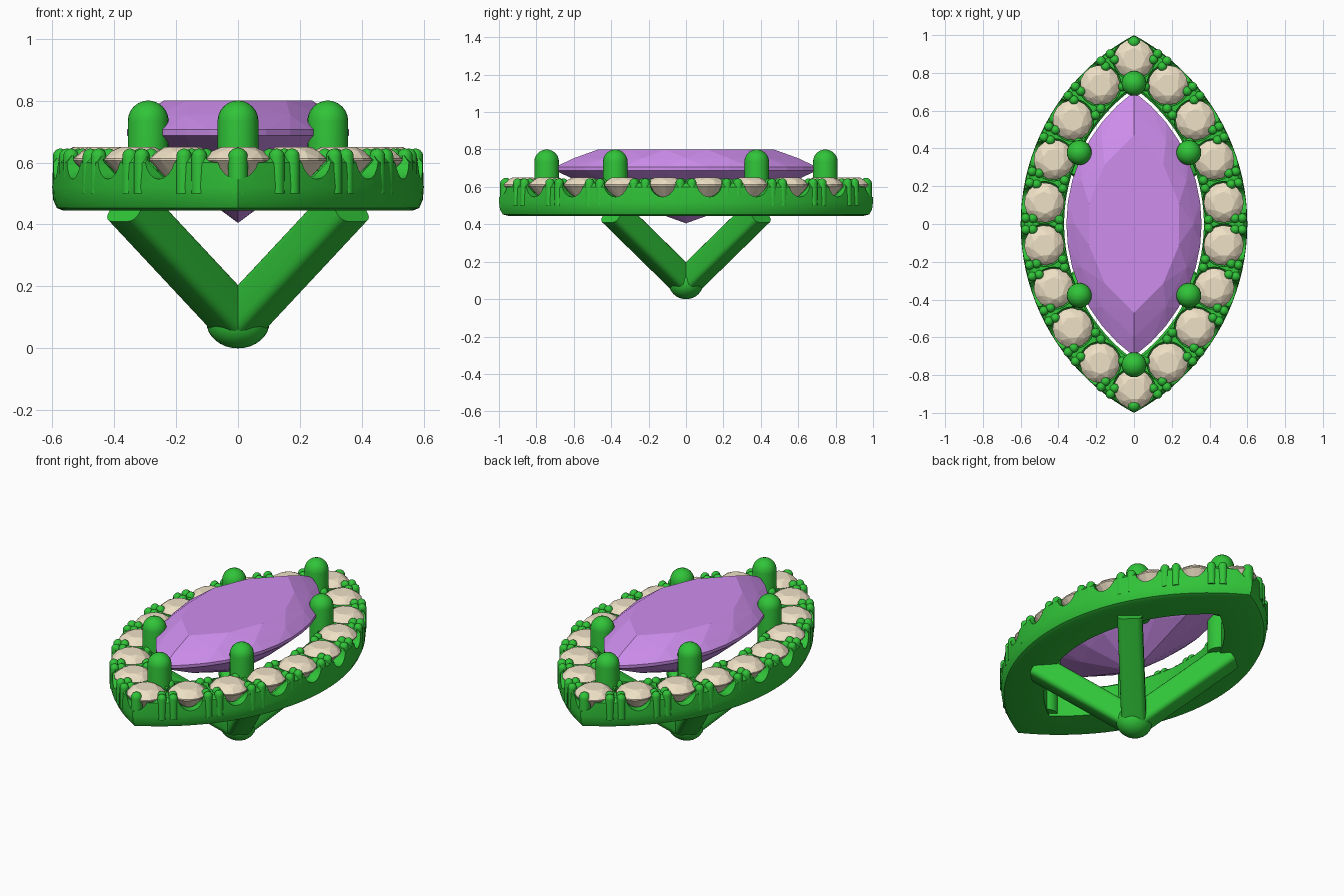
import bpy, bmesh, math
from mathutils import Vector, Matrix

if "Cube" in bpy.data.objects:
    bpy.data.objects.remove(bpy.data.objects["Cube"])


def material(name, col):
    m = bpy.data.materials.new(name)
    m.diffuse_color = (*col, 1)
    m.use_nodes = True
    m.node_tree.nodes["Principled BSDF"].inputs["Base Color"].default_value = m.diffuse_color
    return m


GREEN = material("green_metal", (0.03, 0.55, 0.04))
PURPLE = material("purple_gem", (0.62, 0.27, 0.85))
BEIGE = material("beige_stone", (0.86, 0.75, 0.56))


def finish(bm, name, mat, smooth=None):
    bmesh.ops.recalc_face_normals(bm, faces=bm.faces)
    me = bpy.data.meshes.new(name)
    bm.to_mesh(me)
    bm.free()
    ob = bpy.data.objects.new(name, me)
    bpy.context.collection.objects.link(ob)
    if mat:
        me.materials.append(mat)
    if smooth:
        shade(ob, smooth)
    return ob


def shade(ob, angle):
    bpy.ops.object.select_all(action='DESELECT')
    ob.select_set(True)
    bpy.context.view_layer.objects.active = ob
    bpy.ops.object.shade_smooth_by_angle(angle=math.radians(angle))


def marquise(a, b, z, n):
    """Pointed oval of two arcs, half width a, half length b."""
    c = (b * b - a * a) / (2 * a)
    t = math.atan2(b, c)
    pts = []
    for s in (1, -1):
        for i in range(n):
            u = -t + 2 * t * i / n
            pts.append(Vector((s * ((a + c) * math.cos(u) - c), s * (a + c) * math.sin(u), z)))
    return pts


def bridge(bm, r0, r1):
    n = len(r0)
    for i in range(n):
        bm.faces.new((r0[i], r0[(i + 1) % n], r1[(i + 1) % n], r1[i]))


def lathe(bm, profile, n, pos):
    """Closed solid of revolution from (radius, z) pairs."""
    rings = [[bm.verts.new(Vector((r * math.cos(2 * math.pi * i / n),
                                   r * math.sin(2 * math.pi * i / n), z)) + Vector(pos))
              for i in range(n)] for r, z in profile]
    for a, b in zip(rings, rings[1:]):
        bridge(bm, a, b)
    bm.faces.new(rings[0][::-1])
    bm.faces.new(rings[-1])


def capsule(bm, x, y, r, z0, z1, n):
    dome = [(r * math.cos(k * math.pi / 12), z1 - r + r * math.sin(k * math.pi / 12)) for k in range(6)]
    lathe(bm, [(r, z0)] + dome + [(r * 0.06, z1)], n, (x, y, 0))


def hull(bm, pts):
    vs = [bm.verts.new(p) for p in pts]
    res = bmesh.ops.convex_hull(bm, input=vs)
    junk = [v for v in res["geom_interior"] if isinstance(v, bmesh.types.BMVert)]
    bmesh.ops.delete(bm, geom=junk, context='VERTS')


# stone centres, in order around the halo
quarter = [(0.18, 0.735), (0.325, 0.55), (0.425, 0.34), (0.475, 0.113)]
right = quarter + [(x, -y) for x, y in quarter[::-1]]
stones = [Vector((x, y, 0)) for x, y in
          [(0, 0.873)] + right + [(0, -0.873)] + [(-x, y) for x, y in right[::-1]]]
N = len(stones)

# halo band
bm = bmesh.new()
section = [(0.565, 0.95, 0.445), (0.585, 0.98, 0.453), (0.597, 0.995, 0.48), (0.6, 1.0, 0.52),
           (0.597, 0.995, 0.60), (0.58, 0.97, 0.622), (0.38, 0.735, 0.622), (0.37, 0.72, 0.61),
           (0.37, 0.72, 0.445)]
rings = [[bm.verts.new(p) for p in marquise(a, b, z, 40)] for a, b, z in section]
for i in range(len(rings)):
    bridge(bm, rings[i], rings[(i + 1) % len(rings)])
halo = finish(bm, "halo_band", GREEN)

# seats and outer scallops cut below every stone
bm = bmesh.new()
for i, p in enumerate(stones):
    lathe(bm, [(0.004, 0.487), (0.112, 0.605), (0.115, 0.70)], 24, p)
    tan = (stones[(i + 1) % N] - stones[i - 1]).normalized()
    out = Vector((-tan.y, tan.x, 0))
    rot = Matrix((tan, Vector((0, 0, 1)), out)).transposed().to_4x4()
    mat = Matrix.Translation(p + out * 0.13 + Vector((0, 0, 0.63))) @ rot
    bmesh.ops.create_cone(bm, cap_ends=True, segments=20, radius1=0.07, radius2=0.07, depth=0.26,
                          matrix=mat @ Matrix.Diagonal((1, 1.2, 1, 1)))
cutter = finish(bm, "seat_cutter", None)
cutter.hide_render = True
mod = halo.modifiers.new("seats", 'BOOLEAN')
mod.operation, mod.solver, mod.use_self, mod.object = 'DIFFERENCE', 'EXACT', True, cutter
bpy.context.view_layer.objects.active = halo
bpy.ops.object.modifier_apply(modifier=mod.name)
bpy.data.objects.remove(cutter)
shade(halo, 35)

# pairs of small prongs between stones, outside and inside
bm = bmesh.new()
for i in range(N):
    p, q = stones[i], stones[(i + 1) % N]
    mid, tan = (p + q) / 2, (q - p).normalized()
    out = Vector((tan.y, -tan.x, 0))
    if out.dot(mid) < 0:
        out = -out
    for d, s in ((0.098, 0.031), (0.06, 0.03), (-0.08, 0.022)):
        for k in (-s, s):
            v = mid + out * d + tan * k
            capsule(bm, v.x, v.y, 0.025, 0.5, 0.645, 12)
for s in (1, -1):
    capsule(bm, 0, s * 0.962, 0.032, 0.5, 0.648, 12)
finish(bm, "halo_prongs", GREEN, 40)

# small round stones
bm = bmesh.new()
for i, p in enumerate(stones):
    pts = [p + Vector((0, 0, 0.495))]
    for r, z, n, off in ((0.058, 0.65, 8, 0), (0.085, 0.636, 8, 0.5), (0.106, 0.613, 16, 0),
                         (0.106, 0.606, 16, 0), (0.05, 0.545, 8, 0.5)):
        for k in range(n):
            u = 2 * math.pi * (k + off) / n + i * 0.4
            pts.append(p + Vector((r * math.cos(u), r * math.sin(u), z)))
    hull(bm, pts)
finish(bm, "halo_stones", BEIGE)

# large pointed-oval centre stone
bm = bmesh.new()
pts = [Vector((0, 0, 0.405))]
for a, b, z, n in ((0.25, 0.47, 0.80, 5), (0.315, 0.60, 0.753, 6), (0.358, 0.70, 0.706, 14),
                   (0.358, 0.70, 0.688, 14), (0.21, 0.43, 0.56, 6)):
    pts += marquise(a, b, z, n)
hull(bm, pts)
finish(bm, "centre_stone", PURPLE)

# six claws holding the centre stone
bm = bmesh.new()
for x, y in [(0, 0.745), (0, -0.745)] + [(sx * 0.29, sy * 0.378) for sx in (1, -1) for sy in (1, -1)]:
    capsule(bm, x, y, 0.066, 0.46, 0.80, 24)
finish(bm, "centre_claws", GREEN, 40)

# four slanted arms meeting at the foot
for i, (sx, sy) in enumerate([(1, 1), (1, -1), (-1, 1), (-1, -1)]):
    a, b = Vector((0, 0, 0.085)), Vector((sx * 0.355, sy * 0.388, 0.465))
    d = (b - a).normalized()
    side = d.cross(Vector((0, 0, 1))).normalized()
    rot = Matrix((side, d.cross(side), d)).transposed().to_4x4()
    bm = bmesh.new()
    bmesh.ops.create_cube(bm, size=1, matrix=Matrix.Translation((a + b) / 2) @ rot
                          @ Matrix.Diagonal((0.135, 0.135, (b - a).length, 1)))
    long_edges = [e for e in bm.edges if abs((e.verts[0].co - e.verts[1].co).normalized().dot(d)) > 0.9]
    bmesh.ops.bevel(bm, geom=long_edges, offset=0.03, segments=4, profile=0.5, affect='EDGES')
    # trim the arm flush inside the band
    bmesh.ops.bisect_plane(bm, geom=bm.verts[:] + bm.edges[:] + bm.faces[:],
                           plane_co=(0, 0, 0.455), plane_no=(0, 0, 1), clear_outer=True)
    bmesh.ops.holes_fill(bm, edges=[e for e in bm.edges if e.is_boundary])
    finish(bm, f"arm_{i + 1}", GREEN, 40)

# rounded foot
bm = bmesh.new()
bmesh.ops.create_uvsphere(bm, u_segments=32, v_segments=16, radius=0.085,
                          matrix=Matrix.Translation((0, 0, 0.085)) @ Matrix.Diagonal((1.2, 1.08, 1, 1)))
finish(bm, "foot", GREEN, 40)
